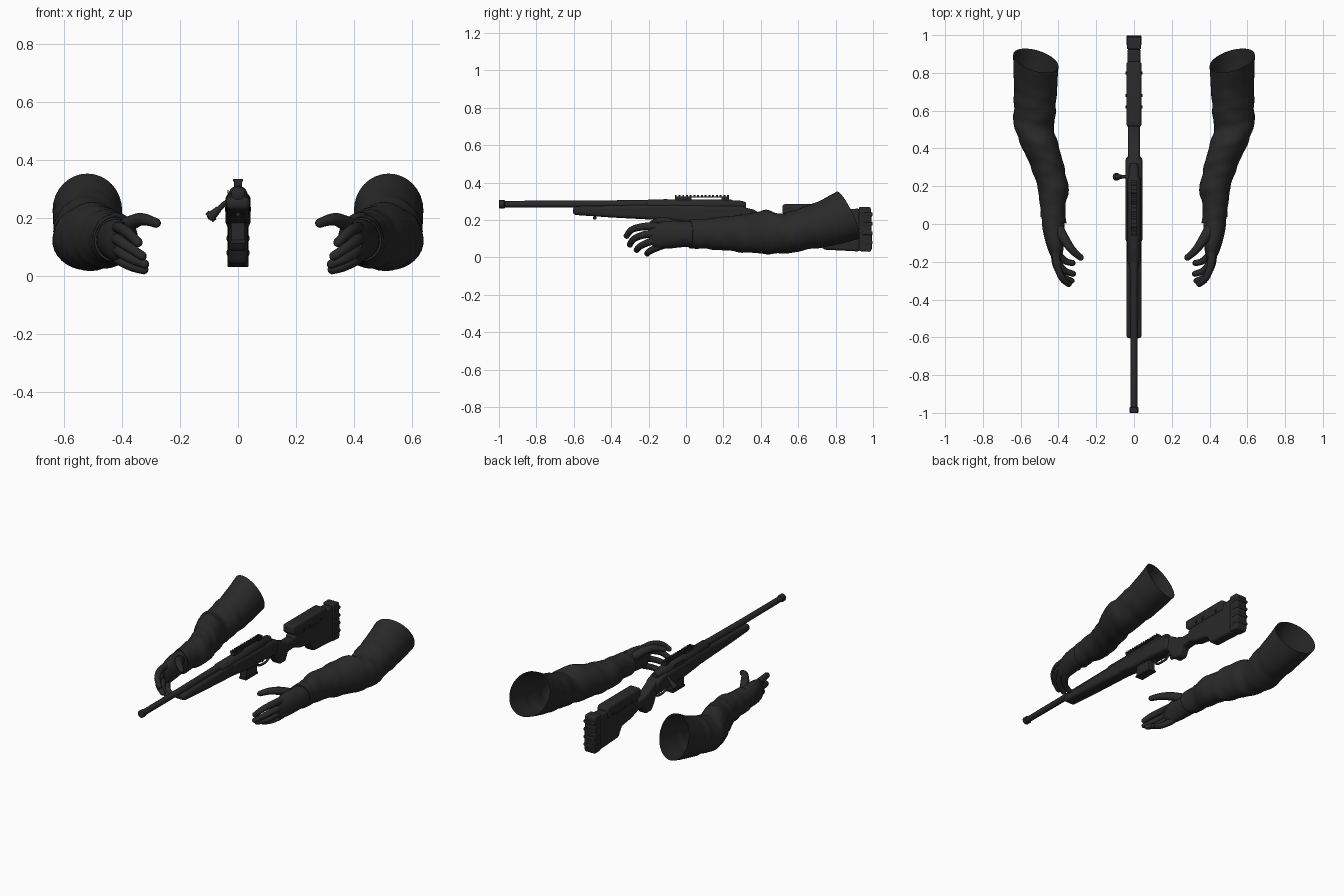
import bpy, bmesh, math
from mathutils import Vector

cube = bpy.data.objects.get("Cube")
if cube:
    bpy.data.objects.remove(cube)


def material(name, value):
    m = bpy.data.materials.new(name)
    m.use_nodes = True
    m.diffuse_color = (value, value, value, 1)
    m.node_tree.nodes["Principled BSDF"].inputs["Base Color"].default_value = (value, value, value, 1)
    return m


BLACK = material("charcoal black", 0.022)


def finish(bm, name, bevel=0.0, segments=2, angle=40):
    bmesh.ops.recalc_face_normals(bm, faces=bm.faces)
    mesh = bpy.data.meshes.new(name)
    bm.to_mesh(mesh)
    bm.free()
    mesh.materials.append(BLACK)
    ob = bpy.data.objects.new(name, mesh)
    bpy.context.collection.objects.link(ob)
    if bevel:
        mod = ob.modifiers.new("rounded edges", "BEVEL")
        mod.width, mod.segments = bevel, segments
        mod.limit_method = "ANGLE"
    bpy.ops.object.select_all(action="DESELECT")
    ob.select_set(True)
    bpy.context.view_layer.objects.active = ob
    bpy.ops.object.shade_smooth_by_angle(angle=math.radians(angle))
    return ob


def plate(name, outline, half, bevel=0.01, segments=2, x=0.0):
    """Side outline in (y, z), extruded across x."""
    bm = bmesh.new()
    face = bm.faces.new([bm.verts.new((x - half, y, z)) for y, z in outline])
    new = bmesh.ops.extrude_face_region(bm, geom=[face])["geom"]
    bmesh.ops.translate(bm, vec=(2 * half, 0, 0), verts=[v for v in new if isinstance(v, bmesh.types.BMVert)])
    return finish(bm, name, bevel, segments)


def box(name, y0, y1, z0, z1, half, bevel=0.004, x=0.0):
    return plate(name, [(y0, z0), (y1, z0), (y1, z1), (y0, z1)], half, bevel, 2, x)


def skin(bm, rings, cap_start=True, cap_end=True):
    rows = [[bm.verts.new(p) for p in ring] for ring in rings]
    n = len(rows[0])
    for a, b in zip(rows, rows[1:]):
        for i in range(n):
            bm.faces.new((a[i], a[(i + 1) % n], b[(i + 1) % n], b[i]))
    if cap_start:
        bm.faces.new(rows[0])
    if cap_end:
        bm.faces.new(rows[-1])


def turned(name, profile, z, sides=20, x=0.0):
    """Lathe along y from (y, radius) pairs."""
    bm = bmesh.new()
    turn = [2 * math.pi * i / sides for i in range(sides)]
    skin(bm, [[(x + r * math.cos(a), y, z + r * math.sin(a)) for a in turn] for y, r in profile])
    return finish(bm, name)


def smooth_path(points, steps):
    """Catmull-Rom samples of equal-length tuples."""
    p = [Vector(q) for q in points]
    p = [2 * p[0] - p[1]] + p + [2 * p[-1] - p[-2]]
    out = []
    for a, b, c, d in zip(p, p[1:], p[2:], p[3:]):
        for k in range(steps):
            t = k / steps
            out.append(0.5 * (2 * b + (c - a) * t + (2 * a - 5 * b + 4 * c - d) * t * t
                              + (3 * b - a - 3 * c + d) * t ** 3))
    return out + [p[-2]]


def tube(name, points, r0, r1, steps=6, sides=12, rounded=True):
    path = smooth_path(points, steps)
    radii = [r0 + (r1 - r0) * i / (len(path) - 1) for i in range(len(path))]
    if rounded:
        direction = (path[-1] - path[-2]).normalized()
        tip = path.pop()
        radii.pop()
        for k in range(5):
            a = k / 4 * math.pi * 0.47
            path.append(tip + direction * r1 * (math.sin(a) - 1))
            radii.append(r1 * math.cos(a))
    bm, rings = bmesh.new(), []
    for i, c in enumerate(path):
        d = path[min(i + 1, len(path) - 1)] - path[max(i - 1, 0)]
        q = d.to_track_quat("Z", "X")
        rings.append([c + q @ Vector((math.cos(t), math.sin(t), 0)) * radii[i]
                      for t in (2 * math.pi * k / sides for k in range(sides))])
    skin(bm, rings)
    return finish(bm, name, angle=60)


def limb(name, side, centres, sizes, steps, folds, open_start):
    """Loft of ellipses: centres (x, y, z), sizes (x radius, z radius, tilt)."""
    bm, rings = bmesh.new(), []
    for c, s in zip(smooth_path(centres, steps), smooth_path(sizes, steps)):
        tilt, ring = math.radians(s.z), []
        for k in range(32):
            a = 2 * math.pi * k / 32
            wave = math.sin(c.y * 48 + 2.2 * math.cos(a) + 1.4 * math.sin(2 * a))
            wave += 0.6 * math.sin(c.y * 83 - 2.5 * math.sin(a))
            f = 1 + folds * wave * min(1, max(0, (0.84 - c.y) * 4))
            dx, dz = s.x * f * math.cos(a), s.y * f * math.sin(a)
            yaw = 0.25 * dx if open_start else 0
            ring.append((side * (c.x + dx), c.y - dz * math.sin(tilt) + yaw, c.z + dz * math.cos(tilt)))
        rings.append(ring)
    skin(bm, rings, cap_start=not open_start)
    return finish(bm, name, angle=60)


# Arms: sleeve, cuff, glove and fingers, built on both sides
FINGERS = {
    "index_finger": [(.415, -.15, .165), (.405, -.225, .165), (.378, -.29, .148), (.335, -.325, .105)],
    "middle_finger": [(.42, -.15, .13), (.41, -.22, .122), (.375, -.28, .098), (.318, -.305, .06)],
    "ring_finger": [(.42, -.13, .10), (.408, -.19, .085), (.37, -.245, .06), (.308, -.268, .035)],
    "little_finger": [(.42, -.10, .075), (.405, -.15, .055), (.365, -.195, .033), (.31, -.21, .018)],
    "thumb": [(.405, -.02, .155), (.365, -.085, .185), (.325, -.14, .195), (.27, -.188, .178)],
}
for side, word in ((1, "left"), (-1, "right")):
    limb(word + "_sleeve", side,
         [(.52, .865, .226), (.522, .75, .182), (.525, .63, .152), (.53, .52, .128), (.505, .43, .136),
          (.46, .3, .128), (.432, .2, .128), (.432, .1, .126), (.426, .02, .125)],
         [(.12, .139, 24), (.115, .125, 22), (.11, .113, 16), (.108, .107, 6), (.11, .116, 0),
          (.096, .1, 0), (.086, .09, 0), (.067, .08, 0), (.069, .076, 0)],
         7, .022, True)
    limb(word + "_glove", side,
         [(.427, .04, .125), (.427, -.02, .125), (.42, -.09, .122), (.413, -.15, .117), (.41, -.195, .118)],
         [(.062, .07, 0), (.058, .07, 0), (.05, .074, 0), (.037, .068, 0), (.018, .045, 0)],
         4, 0, False)
    for name, pts in FINGERS.items():
        thick = .031 if name == "thumb" else .022
        tube(word + "_" + name, [(side * x, y, z) for x, y, z in pts], thick, .0155)

# Barrel, muzzle and receiver
turned("barrel", [(-.98, .018), (-.6, .019), (-.25, .022), (-.1, .027)], .285)
turned("muzzle", [(-1, .019), (-.997, .023), (-.972, .023), (-.968, .018)], .285)
turned("receiver", [(-.21, .027), (-.2, .034), (.24, .034), (.25, .028), (.3, .026), (.32, .018)], .277)
box("ejection_port", .06, .17, .268, .296, .002, .001, -.034)

# Rail on two feet with cross teeth
box("rail_bar", -.06, .23, .32, .327, .014, .001)
box("rail_front_foot", -.06, .03, .3, .322, .013, .002)
box("rail_rear_foot", .19, .23, .3, .322, .013, .002)
for i in range(15):
    y = -.06 + i * .02
    box("rail_tooth_%d" % (i + 1), y, y + .01, .325, .335, .017, .001)

# Bolt and handle
tube("bolt_handle", [(-.015, .25, .265), (-.045, .25, .25), (-.075, .25, .222)], .009, .009, rounded=False)
tube("bolt_knob", [(-.066, .25, .231), (-.085, .25, .213), (-.103, .25, .197)], .011, .02)

# Stock: forend, middle section, grip and butt
plate("forend", [(-.605, .228), (-.4, .214), (-.1, .198), (.02, .19), (.02, .282), (-.2, .282), (-.605, .273)],
      .041, .018, 4)
plate("action_body", [(-.1, .2), (.06, .182), (.22, .18), (.35, .17), (.36, .25), (.3, .275), (-.1, .282)],
      .044, .018, 4)
plate("grip", [(.29, .176), (.345, .165), (.365, .12), (.395, .085), (.45, .085), (.475, .135), (.57, .14),
               (.58, .2), (.48, .2), (.42, .222), (.36, .257), (.29, .272)], .032, .014, 4)
plate("butt", [(.53, .14), (.6, .115), (.7, .1), (.735, .042), (.93, .032), (.93, .262), (.56, .24), (.53, .2)],
      .034, .014, 4)
plate("cheek_piece", [(.515, .232), (.56, .212), (.86, .212), (.86, .278), (.84, .285), (.515, .285)],
      .04, .014, 4)
plate("butt_pad", [(.925, .034), (.985, .03), (.995, .05), (.99, .262), (.98, .27), (.925, .27)], .037, .012, 4)
for i in range(4):
    z = .07 + i * .05
    box("butt_pad_rib_%d" % (i + 1), .945, .998, z, z + .02, .039, .004)
for y in (.62, .68, .8):
    for side in (-1, 1):
        box("cheek_screw", y - .008, y + .008, .222, .238, .004, .003, side * .041)

# Magazine, trigger guard, trigger and sling stud
box("magazine", .05, .165, .118, .2, .024, .005)
box("magazine_base", .045, .17, .112, .124, .027, .003)
tube("trigger_guard", [(0, .19, .185), (0, .205, .145), (0, .25, .134), (0, .3, .14), (0, .335, .172)],
     .007, .007, rounded=False)
tube("trigger", [(0, .255, .19), (0, .262, .168), (0, .25, .147)], .006, .004)
turned("sling_stud", [(-.497, .004), (-.494, .008), (-.482, .008), (-.479, .004)], .211, 10)
